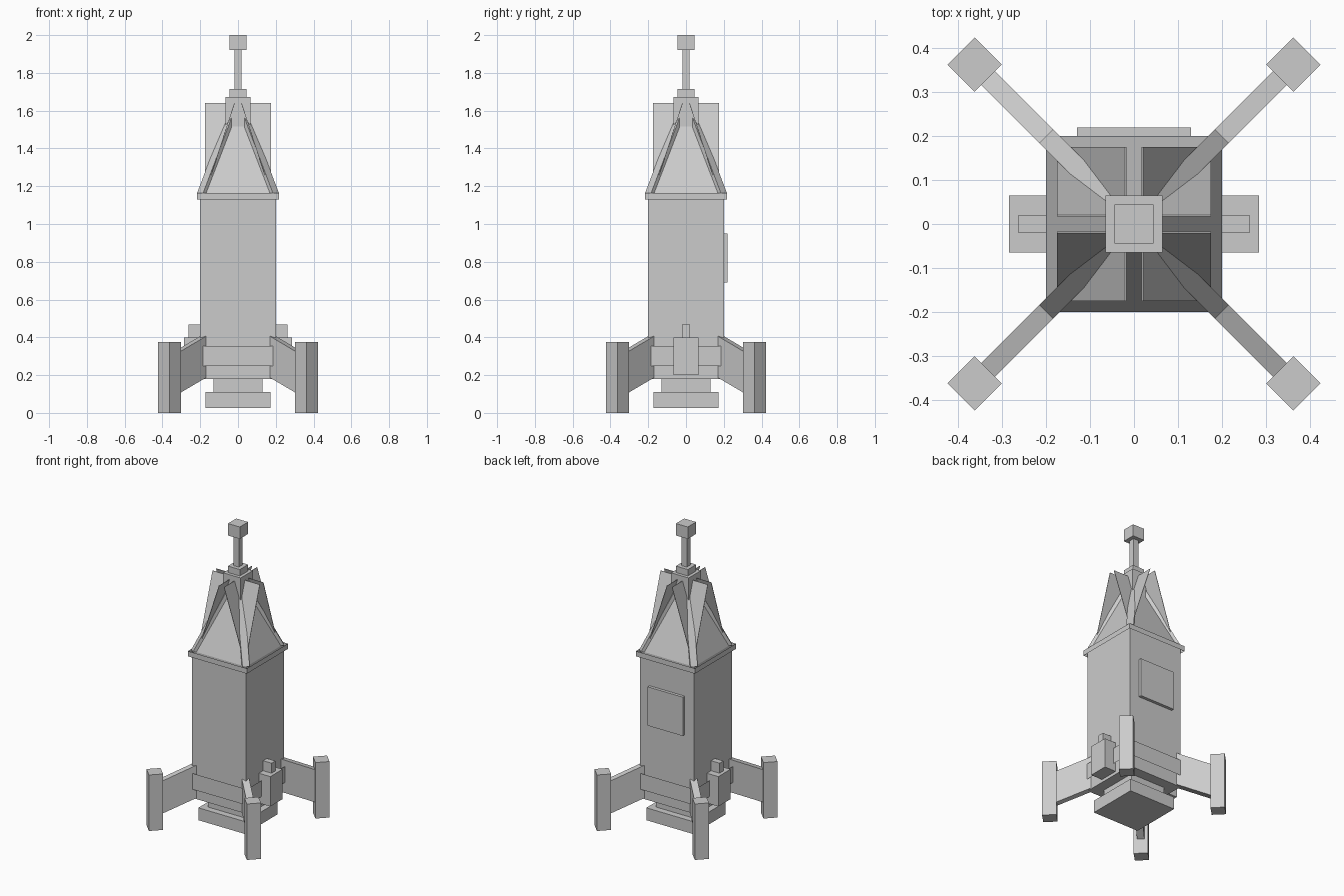
import bpy
import bmesh
from math import sqrt
from mathutils import Matrix, Vector

cube = bpy.data.objects.get("Cube")
if cube:
    bpy.data.objects.remove(cube, do_unlink=True)

grey = bpy.data.materials.new("plain_grey")
grey.use_nodes = True
COLOUR = (0.6, 0.6, 0.6, 1)
grey.diffuse_color = COLOUR
grey.node_tree.nodes["Principled BSDF"].inputs["Base Color"].default_value = COLOUR


def finish(name, bm):
    bmesh.ops.recalc_face_normals(bm, faces=bm.faces)
    mesh = bpy.data.meshes.new(name)
    bm.to_mesh(mesh)
    bm.free()
    mesh.materials.append(grey)
    obj = bpy.data.objects.new(name, mesh)
    bpy.context.collection.objects.link(obj)
    return obj


def box(name, x, y, z):
    """Box from (low, high) ranges."""
    bm = bmesh.new()
    bmesh.ops.create_cube(bm, size=1)
    for v in bm.verts:
        v.co = [sum(r) / 2 + c * (r[1] - r[0]) for c, r in zip(v.co, (x, y, z))]
    return finish(name, bm)


def block(name, half, low, high):
    return box(name, (-half, half), (-half, half), (low, high))


def frustum(name, levels, caps=True):
    """Square sections, given as (half width, height), joined upwards."""
    bm = bmesh.new()
    rings = [[bm.verts.new((sx * h, sy * h, z)) for sx, sy in
              ((-1, -1), (1, -1), (1, 1), (-1, 1))] for h, z in levels]
    for a, b in zip(rings, rings[1:]):
        for i in range(4):
            j = (i + 1) % 4
            bm.faces.new((a[i], a[j], b[j], b[i]))
    if caps:
        bm.faces.new(rings[0])
        bm.faces.new(rings[-1])
    return finish(name, bm)


def slab(name, profile, width, angle):
    """Radial (distance, height) profile extruded sideways and turned about z."""
    bm = bmesh.new()
    face = bm.faces.new([bm.verts.new((r, -width / 2, z)) for r, z in profile])
    out = bmesh.ops.extrude_face_region(bm, geom=[face])["geom"]
    bmesh.ops.translate(bm, vec=Vector((0, width, 0)),
                        verts=[g for g in out if isinstance(g, bmesh.types.BMVert)])
    bm.transform(Matrix.Rotation(angle, 4, "Z"))
    return finish(name, bm)


# Main body, tapered nose and engine
block("body", 0.20, 0.18, 1.165)
frustum("nose", [(0.20, 1.165), (0.065, 1.515)])
block("engine_neck", 0.13, 0.11, 0.18)
block("engine_bell", 0.173, 0.027, 0.11)

# Open trim strips around the body
frustum("collar_strip", [(0.218, 1.13), (0.218, 1.165)], caps=False)
frustum("lower_strip", [(0.218, 0.248), (0.218, 0.355)], caps=False)

# Mast on the nose
block("nose_cap", 0.065, 1.515, 1.672)
block("mast_base", 0.044, 1.672, 1.715)
block("mast", 0.019, 1.715, 1.92)
block("mast_head", 0.044, 1.92, 2.0)

# Hatch on the back
box("back_hatch", (-0.13, 0.13), (0.19, 0.22), (0.69, 0.95))

# Side pods
for side, s in (("left", 1), ("right", -1)):
    box(side + "_pod", sorted((s * 0.19, s * 0.285)), (-0.065, 0.065), (0.20, 0.40))
    box(side + "_pod_pipe", sorted((s * 0.19, s * 0.263)), (-0.02, 0.02), (0.40, 0.467))

# Leaning nose panels, corner ribs, legs and feet
QUARTER = 3.14159265 / 2
leg = [(0.2, 0.432), (0.513, 0.30), (0.513, 0.082), (0.2, 0.212)]
rib = [(0.283, 1.165), (0.072, 1.56), (0.072, 1.50), (0.25, 1.165)]
panel = [(0.175, 1.165), (0.02, 1.64), (0.017, 1.64), (0.172, 1.165)]
pad = 0.087 / 2
FOOT = 0.363 * sqrt(2)
foot = [(FOOT - pad, 0), (FOOT + pad, 0), (FOOT + pad, 0.375), (FOOT - pad, 0.375)]
for i in range(4):
    diagonal = QUARTER * (i + 0.5)
    slab(f"nose_panel_{i + 1}", panel, 0.35, QUARTER * i)
    slab(f"nose_rib_{i + 1}", rib, 0.045, diagonal)
    slab(f"leg_{i + 1}", leg, 0.045, diagonal)
    slab(f"foot_{i + 1}", foot, pad * 2, diagonal)
